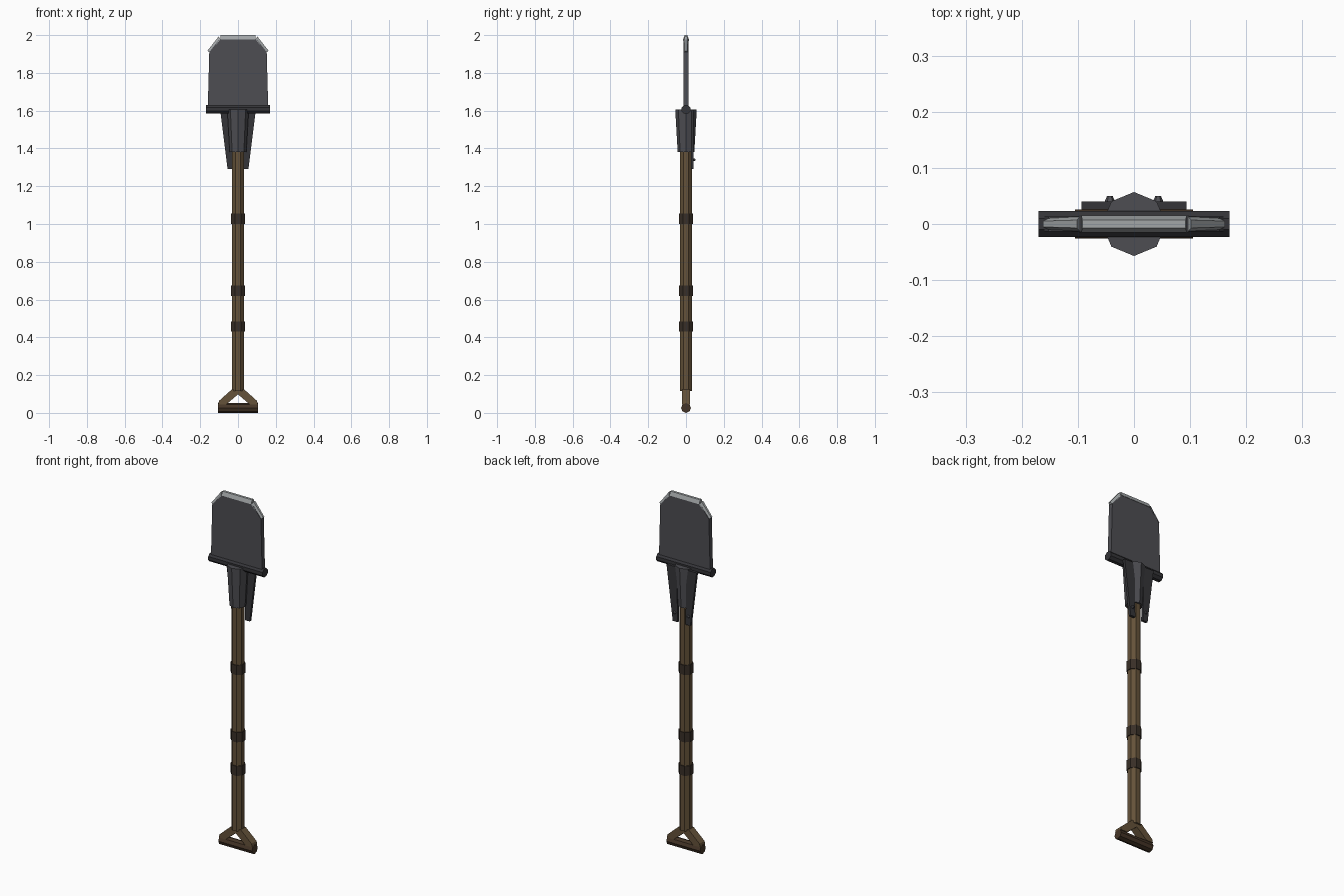
import bpy, bmesh, math
from mathutils import Vector

if "Cube" in bpy.data.objects:
    bpy.data.objects.remove(bpy.data.objects["Cube"])


def material(name, r, g, b):
    m = bpy.data.materials.new(name)
    m.diffuse_color = (r, g, b, 1)
    m.use_nodes = True
    m.node_tree.nodes["Principled BSDF"].inputs["Base Color"].default_value = m.diffuse_color
    return m


STEEL = material("dark_steel", 0.075, 0.075, 0.085)
IRON = material("black_iron", 0.035, 0.035, 0.04)
EDGE = material("bright_edge", 0.36, 0.38, 0.39)
WOOD = material("wood", 0.13, 0.085, 0.042)
DARK_WOOD = material("dark_wood", 0.06, 0.036, 0.02)
LEATHER = material("leather", 0.04, 0.028, 0.02)


def loft(name, rings, mat):
    """Skin a list of equal-length closed rings and cap both ends."""
    bm = bmesh.new()
    loops = [[bm.verts.new(p) for p in ring] for ring in rings]
    for a, b in zip(loops, loops[1:]):
        for i in range(len(a)):
            j = (i + 1) % len(a)
            bm.faces.new((a[i], a[j], b[j], b[i]))
    bm.faces.new(loops[0][::-1])
    bm.faces.new(loops[-1])
    bmesh.ops.recalc_face_normals(bm, faces=bm.faces)
    me = bpy.data.meshes.new(name)
    bm.to_mesh(me)
    bm.free()
    ob = bpy.data.objects.new(name, me)
    bpy.context.collection.objects.link(ob)
    me.materials.append(mat)
    return ob


def rod(name, p0, p1, r0, r1, mat, flat=True, n=8):
    """Faceted rod; r0 and r1 are circumradii, flat turns a face to the front."""
    p0, p1 = Vector(p0), Vector(p1)
    d = (p1 - p0).normalized()
    v = Vector((0, 1, 0)) if abs(d.y) < 0.9 else Vector((1, 0, 0))
    u = v.cross(d)
    ph = math.pi / n if flat else 0
    angs = [2 * math.pi * i / n + ph for i in range(n)]
    return loft(name, [[p + r * (math.cos(a) * u + math.sin(a) * v) for a in angs]
                       for p, r in ((p0, r0), (p1, r1))], mat)


def plate(name, outline, y0, y1, mat):
    """Extrude an (x, z) outline from y0 to y1."""
    return loft(name, [[(x, y, z) for x, z in outline] for y in (y0, y1)], mat)


# Shaft and leather bindings
rod("shaft", (0, 0, 0.115), (0, 0, 1.6), 0.0345, 0.0345, WOOD)
for i, z in enumerate((0.43, 0.62, 1.0)):
    rod(f"binding_{i + 1}", (0, 0, z), (0, 0, z + 0.055), 0.039, 0.039, LEATHER)

# Grip crossbar and its forked braces
rod("grip_bar", (-0.105, 0, 0.026), (0.105, 0, 0.026), 0.026, 0.026, DARK_WOOD, False)
for s, side in ((-1, "left"), (1, "right")):
    plate(f"grip_brace_{side}",
          [(s * x, z) for x, z in ((0.105, 0.045), (0.1, 0.064), (0.032, 0.125),
                                   (0, 0.125), (0, 0.098), (0.062, 0.045))],
          -0.022, 0.022, WOOD)

# Socket and the bar across the blade foot
rod("socket", (0, 0, 1.38), (0, 0, 1.607), 0.044, 0.057, STEEL, False)
rod("blade_foot_bar", (-0.17, 0, 1.607), (0.17, 0, 1.607), 0.025, 0.025, IRON)

# Rear straps with rivets
for s, side in ((-1, "left"), (1, "right")):
    plate(f"strap_{side}",
          [(s * x, z) for x, z in ((0.025, 1.29), (0.055, 1.29),
                                   (0.094, 1.6), (0.03, 1.6))],
          0.026, 0.04, IRON)
    rod(f"strap_rivet_{side}", (s * 0.043, 0.036, 1.34), (s * 0.043, 0.05, 1.34),
        0.011, 0.005, STEEL, n=6)

# Blade
half = [(0.16, 1.61), (0.152, 1.91), (0.097, 1.98)]
plate("blade", half + [(-x, z) for x, z in half[::-1]], -0.013, 0.013, STEEL)


def cutting_edge(name, inner, outer, tip=1.0):
    """Bevelled strip narrowing from the inner line to the outer line."""
    rings = []
    for (a, b), k in zip(zip(inner, outer), (1, tip)):
        rings.append([(a[0], -0.015 * k, a[1]), (a[0], 0.015 * k, a[1]),
                      (b[0], 0.007 * k, b[1]), (b[0], -0.007 * k, b[1])])
    loft(name, rings, EDGE)


# Sharpened edges along the top and clipped corners
cutting_edge("top_edge", ((-0.094, 1.978), (0.094, 1.978)),
             ((-0.092, 2.0), (0.092, 2.0)))
for s, side in ((-1, "left"), (1, "right")):
    cutting_edge(f"corner_edge_{side}",
                 ((s * 0.094, 1.976), (s * 0.15, 1.908)),
                 ((s * 0.102, 1.993), (s * 0.162, 1.917)), 0.75)
